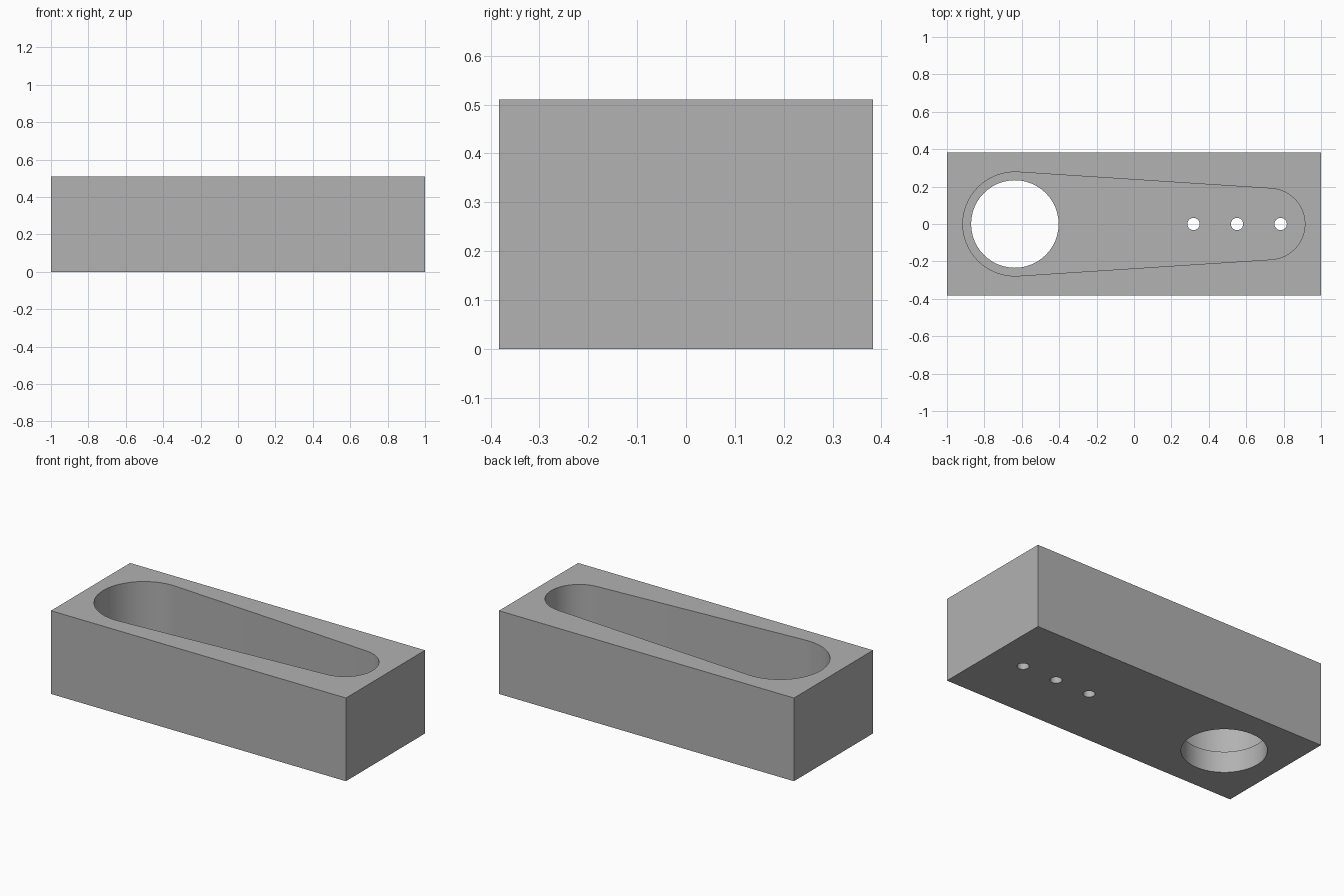
import bpy
import bmesh
from math import acos, cos, sin, pi, radians

cube = bpy.data.objects.get("Cube")
if cube:
    bpy.data.objects.remove(cube, do_unlink=True)

HEIGHT, FLOOR = 0.51, 0.128
BIG_X, BIG_R = -0.637, 0.278
SMALL_X, SMALL_R = 0.724, 0.19

grey = bpy.data.materials.new("plain_grey")
grey.use_nodes = True
grey.diffuse_color = (0.445, 0.445, 0.445, 1)
grey.node_tree.nodes["Principled BSDF"].inputs["Base Color"].default_value = grey.diffuse_color


def prism(name, outline, z0, z1):
    """Extrude a flat outline from z0 up to z1."""
    bm = bmesh.new()
    base = bm.faces.new([bm.verts.new((x, y, z0)) for x, y in outline])
    top = bmesh.ops.extrude_face_region(bm, geom=[base])["geom"]
    verts = [v for v in top if isinstance(v, bmesh.types.BMVert)]
    bmesh.ops.translate(bm, verts=verts, vec=(0, 0, z1 - z0))
    bmesh.ops.recalc_face_normals(bm, faces=bm.faces)
    mesh = bpy.data.meshes.new(name)
    bm.to_mesh(mesh)
    bm.free()
    mesh.materials.append(grey)
    obj = bpy.data.objects.new(name, mesh)
    bpy.context.collection.objects.link(obj)
    return obj


def arc(cx, r, start, end, steps):
    angles = [start + (end - start) * i / steps for i in range(steps + 1)]
    return [(cx + r * cos(a), r * sin(a)) for a in angles]


def cut(target, cutter):
    cutter.hide_render = True
    mod = target.modifiers.new(cutter.name, "BOOLEAN")
    mod.operation, mod.solver, mod.object = "DIFFERENCE", "EXACT", cutter
    bpy.context.view_layer.objects.active = target
    bpy.ops.object.modifier_apply(modifier=mod.name)
    bpy.data.objects.remove(cutter, do_unlink=True)


# Solid block
block = prism("tray_block", [(-1, -0.383), (1, -0.383), (1, 0.383), (-1, 0.383)], 0, HEIGHT)

# Tapered pocket: two arcs joined by their common tangents
tangent = acos((BIG_R - SMALL_R) / (SMALL_X - BIG_X))
outline = arc(SMALL_X, SMALL_R, -tangent, tangent, 24)
outline += arc(BIG_X, BIG_R, tangent, 2 * pi - tangent, 28)
cut(block, prism("pocket_cutter", outline, FLOOR, HEIGHT + 0.1))

# One large and three small holes through the floor
for x, r, n in [(-0.637, 0.234, 48), (0.318, 0.033, 24), (0.551, 0.033, 24), (0.784, 0.033, 24)]:
    cut(block, prism("hole_cutter", arc(x, r, 0, 2 * pi, n)[:-1], -0.1, FLOOR + 0.1))

# Smooth the curved walls, keep the rims sharp
bpy.ops.object.select_all(action="DESELECT")
block.select_set(True)
bpy.context.view_layer.objects.active = block
bpy.ops.object.shade_smooth_by_angle(angle=radians(30))
